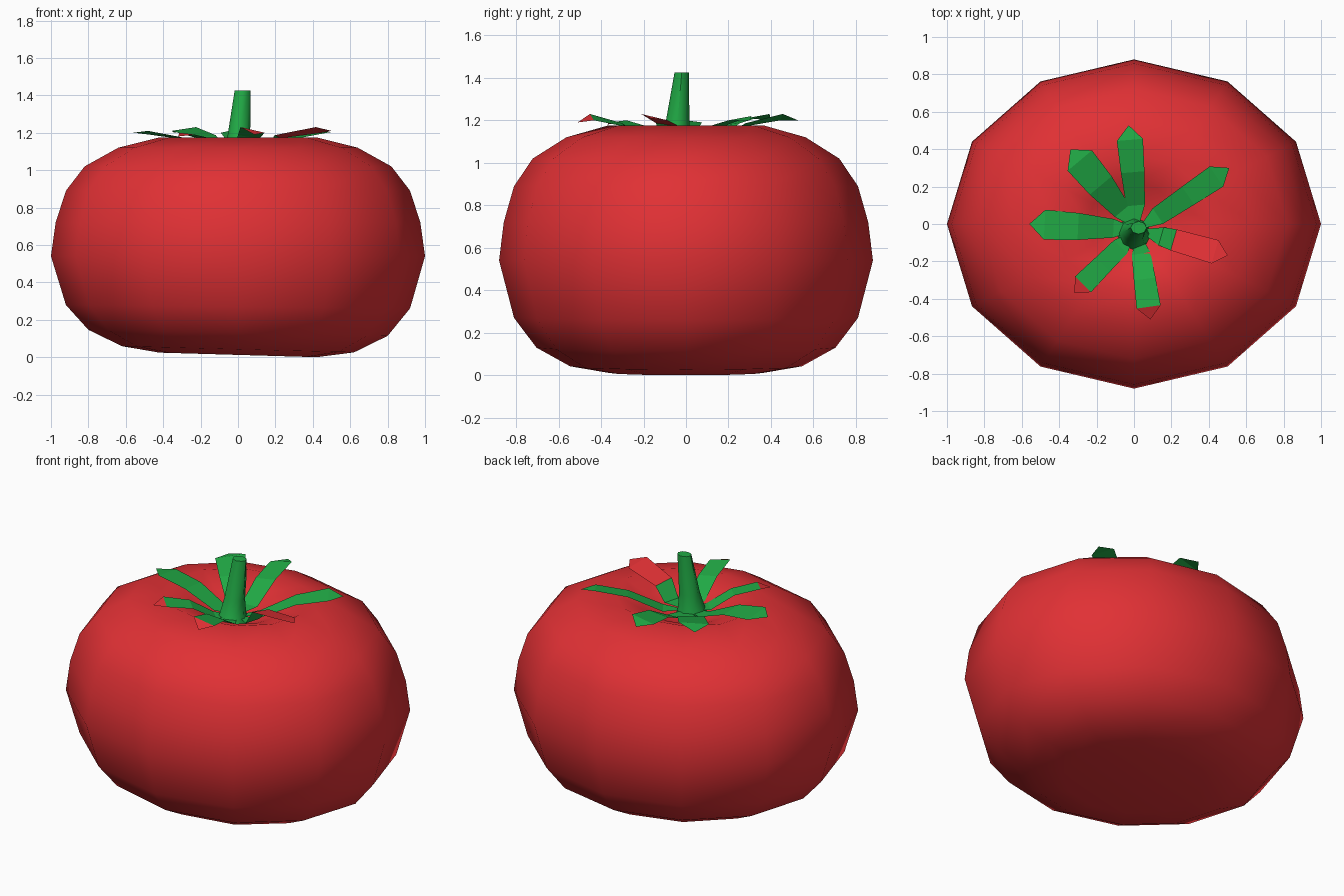
import bpy, bmesh, math
from mathutils import Vector

if "Cube" in bpy.data.objects:
    bpy.data.objects.remove(bpy.data.objects["Cube"])


def material(name, color):
    m = bpy.data.materials.new(name)
    m.diffuse_color = color
    m.use_nodes = True
    m.node_tree.nodes["Principled BSDF"].inputs["Base Color"].default_value = m.diffuse_color
    return m


RED = material("red_skin", (0.75, 0.03, 0.035, 1))
GREEN = material("green_leaf", (0.015, 0.40, 0.06, 1))


def finish(bm, name, mats, smooth_angle=None, recalc=True):
    if recalc:
        bmesh.ops.recalc_face_normals(bm, faces=bm.faces)
    me = bpy.data.meshes.new(name)
    bm.to_mesh(me)
    bm.free()
    ob = bpy.data.objects.new(name, me)
    bpy.context.collection.objects.link(ob)
    for m in mats:
        me.materials.append(m)
    if smooth_angle:
        bpy.ops.object.select_all(action='DESELECT')
        bpy.context.view_layer.objects.active = ob
        ob.select_set(True)
        bpy.ops.object.shade_smooth_by_angle(angle=math.radians(smooth_angle))
    return ob


def loft(bm, rings, sides):
    """Rings of (cx, cy, z, rx, ry), bridged and capped with fans."""
    loops = []
    for cx, cy, z, rx, ry in rings:
        loops.append([bm.verts.new((cx + rx * math.cos(2 * math.pi * i / sides),
                                    cy + ry * math.sin(2 * math.pi * i / sides), z))
                      for i in range(sides)])
    for a, b in zip(loops, loops[1:]):
        for i in range(sides):
            j = (i + 1) % sides
            bm.faces.new((a[i], a[j], b[j], b[i]))
    bm.faces.new(loops[0][::-1])
    bm.faces.new(loops[-1])


# Fruit: twelve-sided squashed body with a dimple on top
profile = [(0.42, 0.015), (0.62, 0.045), (0.80, 0.13), (0.92, 0.27), (1.0, 0.54),
           (0.975, 0.72), (0.92, 0.89), (0.82, 1.02), (0.64, 1.12), (0.42, 1.175),
           (0.25, 1.115), (0.10, 1.05)]
bm = bmesh.new()
loft(bm, [(0, 0, z, r, 0.88 * r) for r, z in profile], 12)
for v in bm.verts:  # the underside leans slightly to the right
    if v.co.z < 0.4:
        v.co.z -= 0.03 * v.co.x * (0.4 - v.co.z) / 0.4
low = min(v.co.z for v in bm.verts)
for v in bm.verts:
    if v.co.z < 0.1:
        v.co.z -= low
finish(bm, "fruit_body", [RED], 80)

# Stem: leaning, tapered, flared at the foot
bm = bmesh.new()
loft(bm, [(0.0, -0.06, 1.03, 0.10, 0.10), (0.0, -0.05, 1.10, 0.075, 0.075),
          (0.005, -0.04, 1.19, 0.06, 0.056), (0.025, -0.02, 1.425, 0.043, 0.034)], 8)
finish(bm, "stem", [GREEN], 50)

# Sepals: angle, length, width, height of the two shoulders, height of tip, red tip part
sepals = [(95, 0.56, 0.14, 1.20, 1.23, 1.20, None),
          (34, 0.59, 0.13, 1.22, 1.20, 1.20, None),
          (-16, 0.50, 0.13, 1.20, 1.23, 1.21, 0.40),
          (-82, 0.485, 0.13, 1.20, 1.23, 1.19, 0.85),
          (-135, 0.48, 0.12, 1.19, 1.20, 1.18, 0.85),
          (177, 0.58, 0.16, 1.21, 1.19, 1.20, None),
          (130, 0.56, 0.17, 1.21, 1.23, 1.20, None)]
origin = Vector((0.02, -0.03, 0))
bm = bmesh.new()
for ang, length, width, z_left, z_right, z_tip, red in sepals:
    a = math.radians(ang)
    out = Vector((math.cos(a), math.sin(a), 0))
    side = Vector((-out.y, out.x, 0))

    def pt(r, s, z):
        return bm.verts.new(origin + out * r + side * s + Vector((0, 0, z)))

    heart = pt(0, 0, 1.08)
    root = [pt(0.13, s * 0.05, 1.09) for s in (1, -1)]
    t = red if red and red < 0.8 else 0.55
    r_mid = length * t
    mid = [pt(r_mid, s * width * 0.45, 1.09 + 0.55 * (z - 1.09) + 0.02)
           for s, z in ((1, z_left), (-1, z_right))]
    end = [pt(length * 0.86, s * width / 2, z) for s, z in ((1, z_left), (-1, z_right))]
    tip = pt(length, 0, z_tip)
    bm.faces.new((heart, root[1], root[0]))
    bm.faces.new((root[0], root[1], mid[1], mid[0]))
    outer = bm.faces.new((mid[0], mid[1], end[1], end[0]))
    point = bm.faces.new((end[0], end[1], tip))
    if red:
        point.material_index = 1
        outer.material_index = 1 if red < 0.8 else 0
finish(bm, "sepals", [GREEN, RED], recalc=False)
